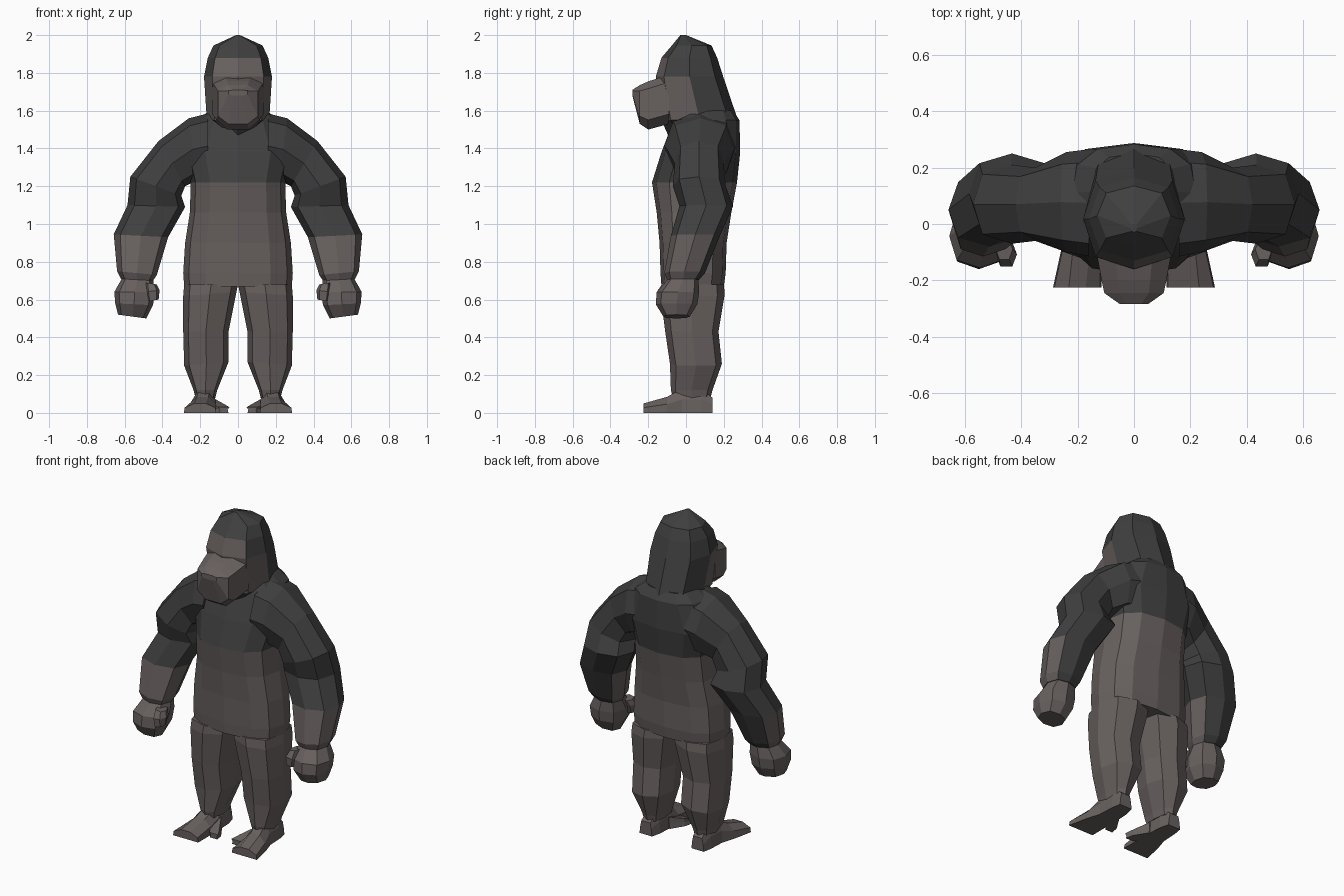
import bpy, bmesh, math
from mathutils import Vector


def material(name, rgb):
    m = bpy.data.materials.new(name)
    m.diffuse_color = (*rgb, 1)
    return m


FUR = material("dark fur", (0.050, 0.050, 0.050))
SKIN = material("brown grey hide", (0.137, 0.118, 0.114))


def ring(a, b, y0, y1, n, p):
    """Rounded cross-section spanning two (x, z) points and a depth range y0..y1."""
    a, b = Vector((a[0], 0, a[1])), Vector((b[0], 0, b[1]))
    mid, half = (a + b) / 2, (a - b) / 2
    pts = []
    for i in range(n):
        t = 2 * math.pi * i / n
        c, s = (math.copysign(abs(f) ** p if abs(f) > 1e-6 else 0, f)
                for f in (math.cos(t), math.sin(t)))
        pts.append(mid + half * c + Vector((0, (y0 + y1) / 2 + s * (y1 - y0) / 2, 0)))
    return pts


def loft(name, rings, is_fur, mirror=False):
    """Skin a list of equal rings, cap the ends, colour each face by a rule."""
    bm = bmesh.new()
    rows = [[bm.verts.new(p) for p in r] for r in rings]
    n = len(rows[0])
    for r, q in zip(rows, rows[1:]):
        for i in range(n):
            bm.faces.new((r[i], r[(i + 1) % n], q[(i + 1) % n], q[i]))
    bm.faces.new(rows[0])
    bm.faces.new(rows[-1])
    bmesh.ops.recalc_face_normals(bm, faces=bm.faces)
    for f in bm.faces:
        f.material_index = 0 if is_fur(f.calc_center_median(), f.normal) else 1
    me = bpy.data.meshes.new(name)
    bm.to_mesh(me)
    bm.free()
    me.materials.append(FUR)
    me.materials.append(SKIN)
    ob = bpy.data.objects.new(name, me)
    bpy.context.collection.objects.link(ob)
    if mirror:
        mod = ob.modifiers.new("mirror", 'MIRROR')
        mod.use_mirror_merge = False
    return ob


def upright(rows, n, p):
    """Centred horizontal rings from (z, half width, front y, back y)."""
    return [ring((w, z), (-w, z), y0, y1, n, p) for z, w, y0, y1 in rows]


def limb(rows, n=8, p=0.8):
    """Rings from (outer x, outer z, inner x, inner z, front y, back y)."""
    return [ring((ox, oz), (ix, iz), y0, y1, n, p) for ox, oz, ix, iz, y0, y1 in rows]


def skin_only(c, n):
    return False


# Torso: dark above the chest line
loft("torso", upright([
    (0.67, 0.285, -0.13, 0.20), (0.74, 0.29, -0.135, 0.21), (0.90, 0.28, -0.14, 0.215),
    (1.06, 0.255, -0.155, 0.24), (1.22, 0.25, -0.18, 0.27), (1.38, 0.29, -0.13, 0.287),
    (1.55, 0.22, -0.065, 0.283), (1.60, 0.15, -0.02, 0.25)], 12, 0.75),
    lambda c, n: c.z > 1.22)


# Head: dark crown and neck, brown face and cheeks
def head_fur(c, n):
    cheek = c.y < 0.04 and 1.57 < c.z < 1.78
    forehead = n.y < -0.4 and abs(c.x) < 0.09 and 1.78 < c.z < 1.88
    return not (cheek or forehead)


loft("head", upright([
    (1.47, 0.06, -0.095, 0.26), (1.55, 0.165, -0.13, 0.275), (1.78, 0.18, -0.16, 0.197),
    (1.88, 0.16, -0.13, 0.165), (1.945, 0.13, -0.075, 0.135),
    (2.0, 0.01, -0.03, 0.0)], 8, 0.8), head_fur)

# Muzzle: lofted forward from the face
muzzle = []
for y, w, z0, z1 in [(-0.09, 0.135, 1.53, 1.79),
                     (-0.20, 0.115, 1.50, 1.755), (-0.245, 0.105, 1.53, 1.735),
                     (-0.284, 0.05, 1.68, 1.71)]:
    m = (z0 + z1) / 2
    muzzle.append([(w * sx, y, m + (z1 - z0) / 2 * sz) for sx, sz in (
        (1, 0.7), (0.5, 1), (-0.5, 1), (-1, 0.7), (-1, -0.6), (-0.5, -1), (0.5, -1), (1, -0.6))])
loft("muzzle", muzzle, skin_only)

# Shoulders and upper arms
loft("upper_arm", limb([
    (0.16, 1.585, 0.16, 1.24, -0.115, 0.265), (0.26, 1.56, 0.22, 1.23, -0.10, 0.255),
    (0.42, 1.44, 0.28, 1.20, -0.06, 0.20), (0.57, 1.25, 0.30, 1.15, -0.07, 0.21),
    (0.585, 1.10, 0.28, 1.09, -0.035, 0.25), (0.658, 0.945, 0.37, 0.93, -0.08, 0.18)]),
    lambda c, n: True, True)

# Forearms: brown, with dark fur along the back
loft("forearm", limb([
    (0.658, 0.945, 0.37, 0.93, -0.08, 0.18), (0.64, 0.75, 0.43, 0.73, -0.115, 0.10),
    (0.62, 0.71, 0.45, 0.70, -0.10, 0.07)]),
    lambda c, n: n.y > 0.5, True)

# Fists and thumbs
loft("hand", limb([
    (0.61, 0.72, 0.45, 0.71, -0.09, 0.065), (0.655, 0.64, 0.44, 0.64, -0.155, 0.07),
    (0.65, 0.58, 0.45, 0.57, -0.16, 0.06), (0.635, 0.52, 0.485, 0.50, -0.12, 0.02)]),
    skin_only, True)
loft("thumb", limb([
    (0.49, 0.69, 0.43, 0.68, -0.13, -0.05), (0.49, 0.64, 0.415, 0.65, -0.155, -0.06),
    (0.48, 0.59, 0.42, 0.60, -0.15, -0.08)], 6), skin_only, True)

# Legs: thighs meet the hips
loft("leg", limb([
    (0.285, 0.68, 0.0, 0.68, -0.13, 0.20), (0.29, 0.62, 0.008, 0.64, -0.135, 0.205),
    (0.29, 0.43, 0.05, 0.43, -0.11, 0.172), (0.285, 0.25, 0.05, 0.27, -0.085, 0.19),
    (0.235, 0.12, 0.11, 0.12, -0.08, 0.14), (0.225, 0.08, 0.12, 0.08, -0.07, 0.13)], 8, 0.75),
    skin_only, True)


def sole(y, x0, x1, h):
    """Flat-bottomed foot section with a sloped top."""
    m = (x0 + x1) / 2
    return [(x0, y, 0), (x1, y, 0), (x1 - 0.005, y, h * 0.55), (m + 0.03, y, h),
            (m - 0.03, y, h), (x0 + 0.005, y, h * 0.55)]


# Feet with a splayed big toe
loft("foot", [sole(-0.225, 0.115, 0.287, 0.05), sole(-0.10, 0.115, 0.26, 0.085),
              sole(-0.02, 0.115, 0.235, 0.13), sole(0.08, 0.12, 0.23, 0.13),
              sole(0.14, 0.135, 0.22, 0.08)], skin_only, True)
loft("big_toe", [sole(-0.13, 0.05, 0.10, 0.03), sole(-0.08, 0.06, 0.14, 0.045),
                 sole(0.0, 0.11, 0.18, 0.07)], skin_only, True)
